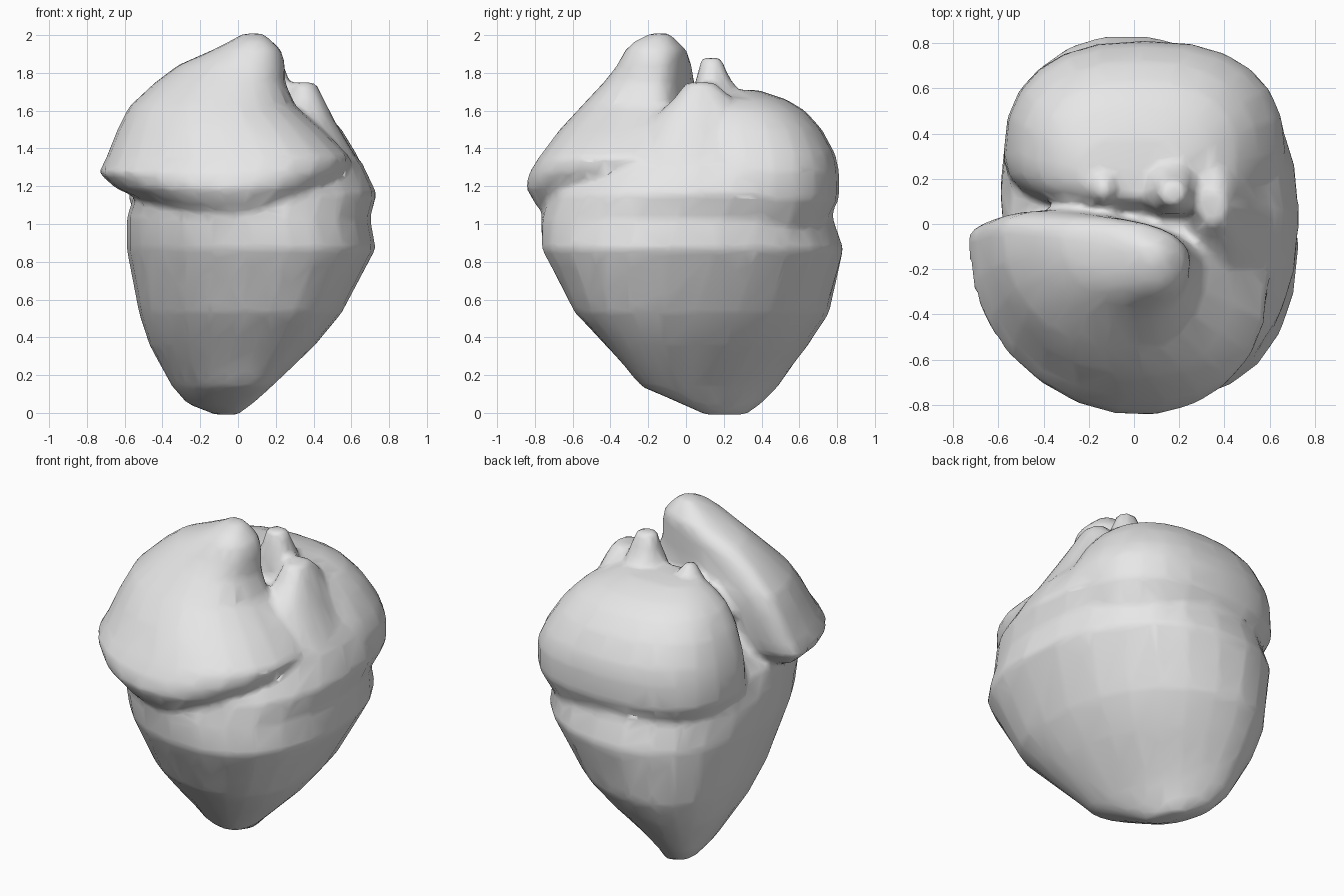
import bpy, bmesh, math

grey = bpy.data.materials.new("light_grey")
grey.diffuse_color = (0.8, 0.8, 0.8, 1)
parts = []


def loft(name, rings, sides=24, skew=0.0, power=0.9, twist=()):
    """Rings of (z, x min, x max, y min, y max, y of widest line), bottom to top.
    Twist leans a ring's oval toward a diagonal, in degrees."""
    bm = bmesh.new()
    loops = []
    for k, (z, x0, x1, y0, y1, yc) in enumerate(rings):
        cx, rx = (x0 + x1) / 2, (x1 - x0) / 2
        phi = math.radians(twist[k]) if k < len(twist) else 0
        loop = []
        for i in range(sides):
            a = math.tau * i / sides
            c, s = math.cos(a), math.sin(a + phi)
            c = math.copysign(abs(c) ** power, c)
            s = math.copysign(abs(s) ** power, s)
            ry = y1 - yc if s > 0 else yc - y0
            loop.append(bm.verts.new((cx + rx * c, yc + ry * s - skew * rx * c, z)))
        loops.append(loop)
    for a, b in zip(loops, loops[1:]):
        for i in range(sides):
            j = (i + 1) % sides
            bm.faces.new((a[i], a[j], b[j], b[i]))
    bm.faces.new(loops[0][::-1])
    bm.faces.new(loops[-1])
    mesh = bpy.data.meshes.new(name)
    bm.to_mesh(mesh)
    bm.free()
    mesh.materials.append(grey)
    obj = bpy.data.objects.new(name, mesh)
    bpy.context.collection.objects.link(obj)
    parts.append(obj)


# Tapered lower body, its tip set toward the back, rising on the right
loft("lower_body", [
    (-0.01, -0.12, 0.00, 0.10, 0.32, 0.20),
    (0.05, -0.27, 0.08, -0.03, 0.40, 0.18),
    (0.14, -0.35, 0.18, -0.24, 0.49, 0.14),
    (0.36, -0.47, 0.41, -0.43, 0.65, 0.10),
    (0.53, -0.525, 0.55, -0.59, 0.76, 0.07),
    (0.87, -0.59, 0.73, -0.77, 0.84, 0.04),
    (1.03, -0.59, 0.70, -0.77, 0.78, 0.04),
    (1.16, -0.55, 0.735, -0.74, 0.78, 0.04),
    (1.32, -0.40, 0.66, -0.52, 0.70, 0.06),
    (1.48, -0.22, 0.52, -0.30, 0.58, 0.08),
    (1.60, -0.05, 0.44, -0.16, 0.48, 0.10),
], twist=(-35, -35, -32, -20, -15, -8, -5))

# Large leaning front lobe, nearly flat behind
loft("front_lobe", [
    (1.05, -0.25, 0.24, -0.75, -0.30, -0.45),
    (1.10, -0.45, 0.32, -0.79, -0.18, -0.32),
    (1.19, -0.65, 0.48, -0.84, -0.08, -0.20),
    (1.27, -0.74, 0.57, -0.82, -0.02, -0.17),
    (1.35, -0.70, 0.60, -0.77, 0.00, -0.15),
    (1.50, -0.64, 0.45, -0.66, 0.03, -0.12),
    (1.62, -0.58, 0.31, -0.55, 0.04, -0.10),
    (1.75, -0.44, 0.25, -0.43, 0.03, -0.10),
    (1.84, -0.32, 0.25, -0.36, 0.02, -0.11),
    (1.92, -0.14, 0.23, -0.32, 0.00, -0.13),
    (1.97, -0.04, 0.18, -0.27, -0.05, -0.14),
    (2.01, 0.03, 0.13, -0.18, -0.09, -0.13),
], skew=0.16)

# Rounded back lobe with a broad top
loft("back_lobe", [
    (1.00, -0.50, 0.60, 0.10, 0.74, 0.30),
    (1.13, -0.58, 0.67, 0.05, 0.81, 0.30),
    (1.28, -0.57, 0.67, 0.04, 0.81, 0.30),
    (1.37, -0.55, 0.63, 0.04, 0.79, 0.30),
    (1.50, -0.50, 0.55, 0.04, 0.72, 0.29),
    (1.60, -0.43, 0.46, 0.05, 0.63, 0.28),
    (1.66, -0.35, 0.36, 0.08, 0.53, 0.27),
    (1.71, -0.24, 0.22, 0.11, 0.38, 0.24),
], power=0.82)

# Small upright fold on the right
loft("side_fold", [
    (1.05, 0.15, 0.68, -0.38, 0.30, -0.05),
    (1.18, 0.15, 0.70, -0.36, 0.32, -0.04),
    (1.38, 0.18, 0.61, -0.28, 0.30, 0.00),
    (1.55, 0.22, 0.51, -0.18, 0.28, 0.04),
    (1.67, 0.26, 0.45, -0.06, 0.24, 0.07),
    (1.75, 0.29, 0.41, 0.00, 0.15, 0.08),
])

# Vessel stubs in the cleft between the lobes
loft("top_stub", [
    (1.50, 0.00, 0.32, 0.02, 0.30, 0.14),
    (1.74, 0.06, 0.28, 0.04, 0.26, 0.14),
    (1.80, 0.09, 0.26, 0.06, 0.22, 0.14),
    (1.88, 0.11, 0.23, 0.08, 0.19, 0.14),
], sides=10)
loft("small_stub", [
    (1.45, -0.28, -0.02, 0.02, 0.30, 0.15),
    (1.68, -0.22, -0.06, 0.08, 0.26, 0.16),
    (1.77, -0.16, -0.10, 0.11, 0.19, 0.15),
], sides=10)

# Fuse the parts into one soft skin
bpy.ops.object.select_all(action='DESELECT')
for p in parts:
    p.select_set(True)
bpy.context.view_layer.objects.active = parts[0]
bpy.ops.object.join()
body = bpy.context.view_layer.objects.active
body.name = "lobed_body"
remesh = body.modifiers.new("fuse", 'REMESH')
remesh.mode = 'VOXEL'
remesh.voxel_size = 0.022
remesh.use_smooth_shade = True
soften = body.modifiers.new("soften", 'SMOOTH')
soften.factor = 0.5
soften.iterations = 6
thin = body.modifiers.new("simplify", 'DECIMATE')
thin.ratio = 0.08
